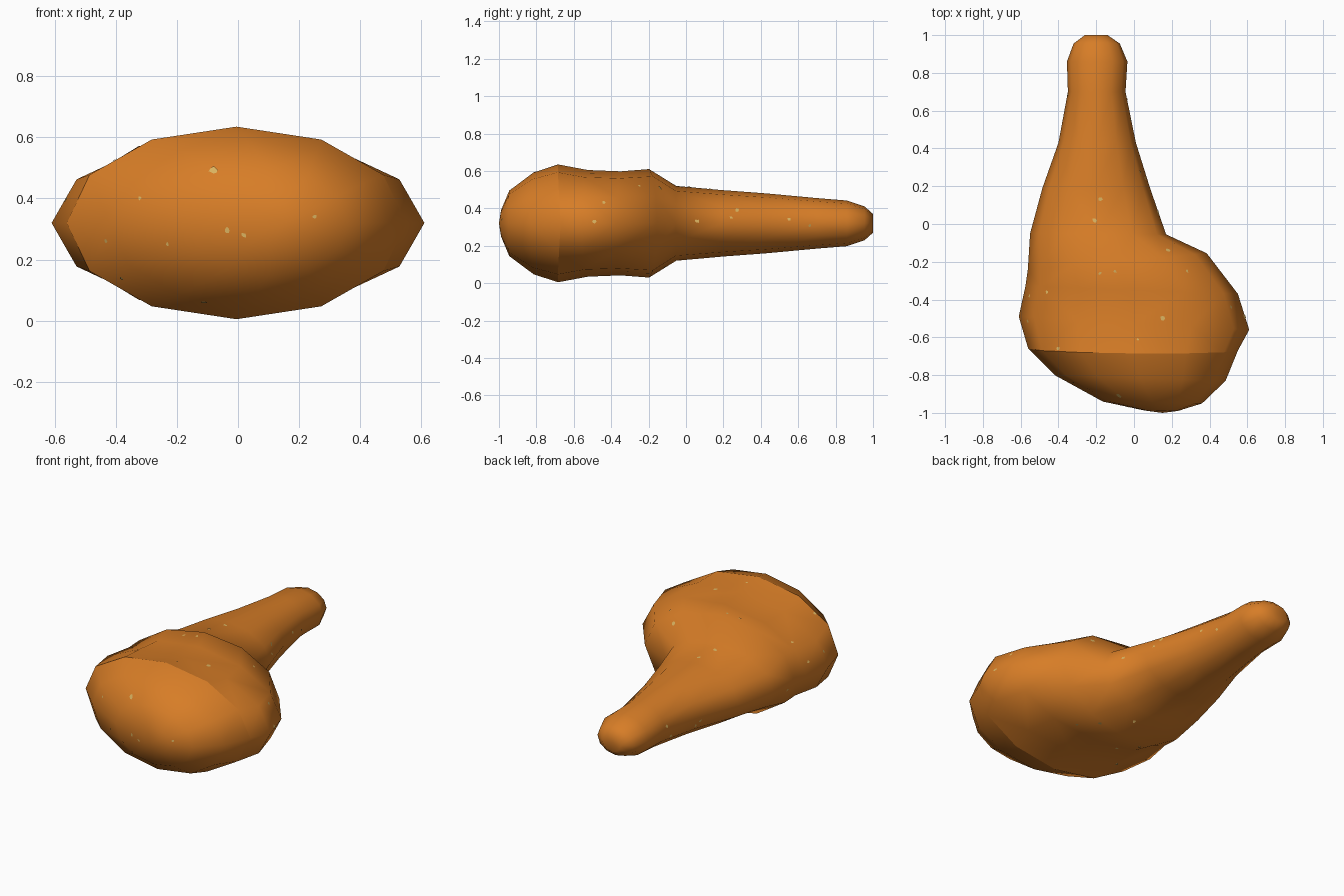
import bpy, bmesh, math, random
from mathutils import Vector
from mathutils.bvhtree import BVHTree

if "Cube" in bpy.data.objects:
    bpy.data.objects.remove(bpy.data.objects["Cube"])

random.seed(4)
SIDES, MID_Z = 12, 0.32


def material(name, rgb):
    m = bpy.data.materials.new(name)
    m.diffuse_color = (*rgb, 1)
    m.use_nodes = True
    m.node_tree.nodes["Principled BSDF"].inputs["Base Color"].default_value = m.diffuse_color
    return m


def add_object(name, bm, mat):
    me = bpy.data.meshes.new(name)
    bm.to_mesh(me)
    bm.free()
    me.materials.append(mat)
    ob = bpy.data.objects.new(name, me)
    bpy.context.collection.objects.link(ob)
    return ob


roast = material("roasted orange", (0.68, 0.205, 0.02))
pale = material("pale yellow fleck", (0.72, 0.46, 0.12))

# Cross-sections from rump to knuckle: left x, left y, right x, right y, half height
rings = [
    (0.06, -0.988, 0.23, -0.99, 0.07),
    (-0.165, -0.94, 0.36, -0.95, 0.175),
    (-0.42, -0.80, 0.485, -0.83, 0.272),
    (-0.56, -0.66, 0.55, -0.67, 0.315),
    (-0.61, -0.49, 0.61, -0.56, 0.285),
    (-0.575, -0.33, 0.55, -0.37, 0.278),
    (-0.562, -0.24, 0.385, -0.155, 0.29),
    (-0.55, -0.05, 0.17, -0.055, 0.20),
    (-0.485, 0.19, 0.085, 0.19, 0.178),
    (-0.40, 0.43, 0.01, 0.43, 0.16),
    (-0.35, 0.70, -0.045, 0.70, 0.135),
    (-0.355, 0.86, -0.035, 0.86, 0.122),
    (-0.32, 0.955, -0.075, 0.955, 0.09),
    (-0.26, 1.0, -0.14, 1.0, 0.05),
]
CREASE = 3   # ring where the rounded end meets the leg

# Leg body: tilted elliptical sections skinned together
bm = bmesh.new()
loops = []
for i, (xl, yl, xr, yr, h) in enumerate(rings):
    loop = []
    for k in range(SIDES):
        a = 2 * math.pi * k / SIDES
        t = (1 + math.cos(a)) / 2
        y = yl + (yr - yl) * t
        if i == CREASE:
            y -= 0.02 * abs(math.sin(a))
        loop.append(bm.verts.new((xl + (xr - xl) * t, y, MID_Z + h * math.sin(a))))
    loops.append(loop)
for a, b in zip(loops, loops[1:]):
    for k in range(SIDES):
        n = (k + 1) % SIDES
        bm.faces.new((a[k], a[n], b[n], b[k]))
# Closed ends, with a small dimple at the knuckle
for loop, tip in ((loops[0], (0.15, -1.0, MID_Z)), (loops[-1], (-0.2, 0.988, MID_Z))):
    c = bm.verts.new(tip)
    for k in range(SIDES):
        bm.faces.new((loop[k], loop[(k + 1) % SIDES], c))
bmesh.ops.recalc_face_normals(bm, faces=bm.faces[:])
bmesh.ops.triangulate(bm, faces=bm.faces[:])
for f in bm.faces:
    f.smooth = True
crease = set(loops[CREASE])
for e in bm.edges:
    if e.verts[0] in crease and e.verts[1] in crease:
        e.smooth = False
tree = BVHTree.FromBMesh(bm)
add_object("roasted_leg", bm, roast)

# Pale flecks: thin ragged plates lying on the skin
flecks = bmesh.new()


def fleck(origin, direction, r):
    hit, n, _, _ = tree.ray_cast(Vector(origin), Vector(direction))
    if hit is None:
        return
    u = n.orthogonal().normalized()
    v = n.cross(u)
    pts = []
    for k in range(8):
        a = math.tau * k / 8
        s = r * random.uniform(0.55, 1.1)
        pts.append(flecks.verts.new(hit + n * 0.003 + (u * math.cos(a) + v * math.sin(a)) * s))
    flecks.faces.new(pts)


top = [(-.21, .02, .015), (-.18, .13, .014), (.15, -.5, .014), (-.4, -.66, .012),
       (.18, -.14, .013), (.28, -.25, .01), (-.1, -.25, .01), (-.46, -.36, .01),
       (-.18, -.26, .01), (.02, -.61, .007)]
front = [(-.08, .49, .016), (-.035, .295, .012), (.02, .28, .01), (.25, .34, .01),
         (-.32, .4, .007), (-.43, .26, .008), (-.23, .25, .008), (-.38, .14, .007)]
right = [(-.49, .33, .013), (-.44, .43, .01), (.06, .33, .013), (.27, .39, .012),
         (.24, .35, .01), (.55, .34, .01), (.66, .31, .01)]
for x, y, r in top:
    fleck((x, y, 2), (0, 0, -1), r)
for x, z, r in front:
    fleck((x, -2, z), (0, 1, 0), r)
for y, z, r in right:
    fleck((2, y, z), (-1, 0, 0), r)
for _ in range(7):
    fleck((random.uniform(-.4, .3), random.uniform(-.8, 0), -1), (0, 0, 1), 0.011)
    fleck((-2, random.uniform(-.6, .7), random.uniform(.24, .4)), (1, 0, 0), 0.01)
add_object("skin_flecks", flecks, pale)
